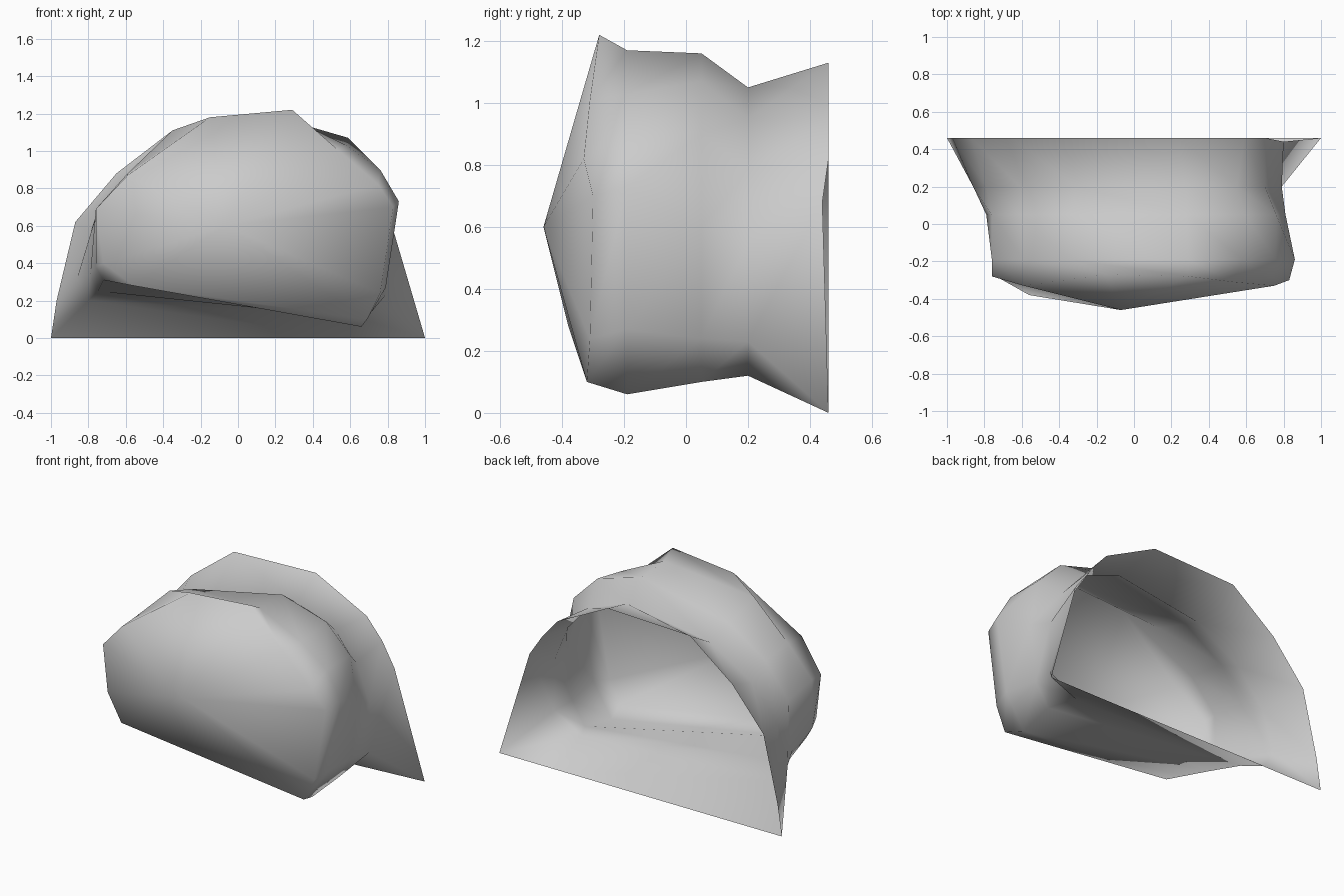
import bpy
import bmesh

# Remove the default cube only
cube = bpy.data.objects.get("Cube")
if cube:
    bpy.data.objects.remove(cube, do_unlink=True)


def make_material(name, colour):
    material = bpy.data.materials.new(name)
    material.use_nodes = True
    material.diffuse_color = colour
    shader = material.node_tree.nodes["Principled BSDF"]
    shader.inputs["Base Color"].default_value = colour
    shader.inputs["Roughness"].default_value = 0.8
    return material


def section(depth, outline):
    """Place an (x, z) outline at one depth."""
    return [(x, depth, z) for x, z in outline]


def loft(name, sections, tip, material):
    """Skin the sections in order and close the last one on a tip."""
    bm = bmesh.new()
    rings = [[bm.verts.new(point) for point in ring] for ring in sections]
    apex = bm.verts.new(tip)
    count = len(rings[0])
    for outer, inner in zip(rings, rings[1:]):
        for i in range(count):
            j = (i + 1) % count
            bm.faces.new((outer[i], outer[j], inner[j], inner[i]))
    for i in range(count):
        bm.faces.new((rings[-1][i], rings[-1][(i + 1) % count], apex))
    bmesh.ops.recalc_face_normals(bm, faces=bm.faces[:])
    # Make the skin face outwards: the tip must look forwards
    bm.normal_update()
    if sum(face.normal.y for face in apex.link_faces) > 0:
        bmesh.ops.reverse_faces(bm, faces=bm.faces[:])
    for face in bm.faces:
        face.smooth = True
    mesh = bpy.data.meshes.new(name)
    bm.to_mesh(mesh)
    bm.free()
    mesh.materials.append(material)
    obj = bpy.data.objects.new(name, mesh)
    bpy.context.collection.objects.link(obj)
    return obj


# Outlines run from bottom left, up over the top, to bottom right
# Flared open rim at the back, slightly dented on its upper right
rim = section(0.46, [
    (-1, 0), (-.97, .2), (-.87, .62), (-.65, .88), (-.35, 1.11), (.23, 1.13),
    (.59, .95), (.7, .82), (.8, .68), (1, 0), (.6, 0)])
rim = [(x, y - 0.02 if z == .68 else y, z) for x, y, z in rim]

# Narrow neck in front of the rim
neck = section(0.2, [
    (-.8, .2), (-.86, .32), (-.79, .56), (-.61, .78), (-.31, .96), (.28, 1.05),
    (.55, .95), (.7, .78), (.79, .55), (.79, .23), (.6, .12)])

# Swelling body
body_back = section(0.05, [
    (-.75, .25), (-.79, .34), (-.76, .65), (-.6, .86), (-.34, 1.03), (.28, 1.16),
    (.59, 1.07), (.76, .9), (.81, .6), (.77, .24), (.68, .1)])
body_front = section(-0.19, [
    (-.72, .31), (-.76, .38), (-.76, .69), (-.59, .88), (-.35, 1.11), (.29, 1.17),
    (.58, 1.03), (.76, .9), (.86, .73), (.79, .27), (.66, .06)])

# Uneven edge of the front face
front_edge = [
    (-.56, -.38, .28), (-.72, -.29, .4), (-.76, -.28, .69), (-.59, -.33, .87),
    (-.15, -.27, 1.18), (.29, -.28, 1.22), (.53, -.31, 1.01), (.75, -.33, .82),
    (.83, -.3, .7), (.76, -.31, .24), (.69, -.32, .1)]

stone = make_material("light grey stone", (0.6, 0.6, 0.6, 1))
loft("rock_shell", [rim, neck, body_back, body_front, front_edge],
     (-.07, -.46, .6), stone)
